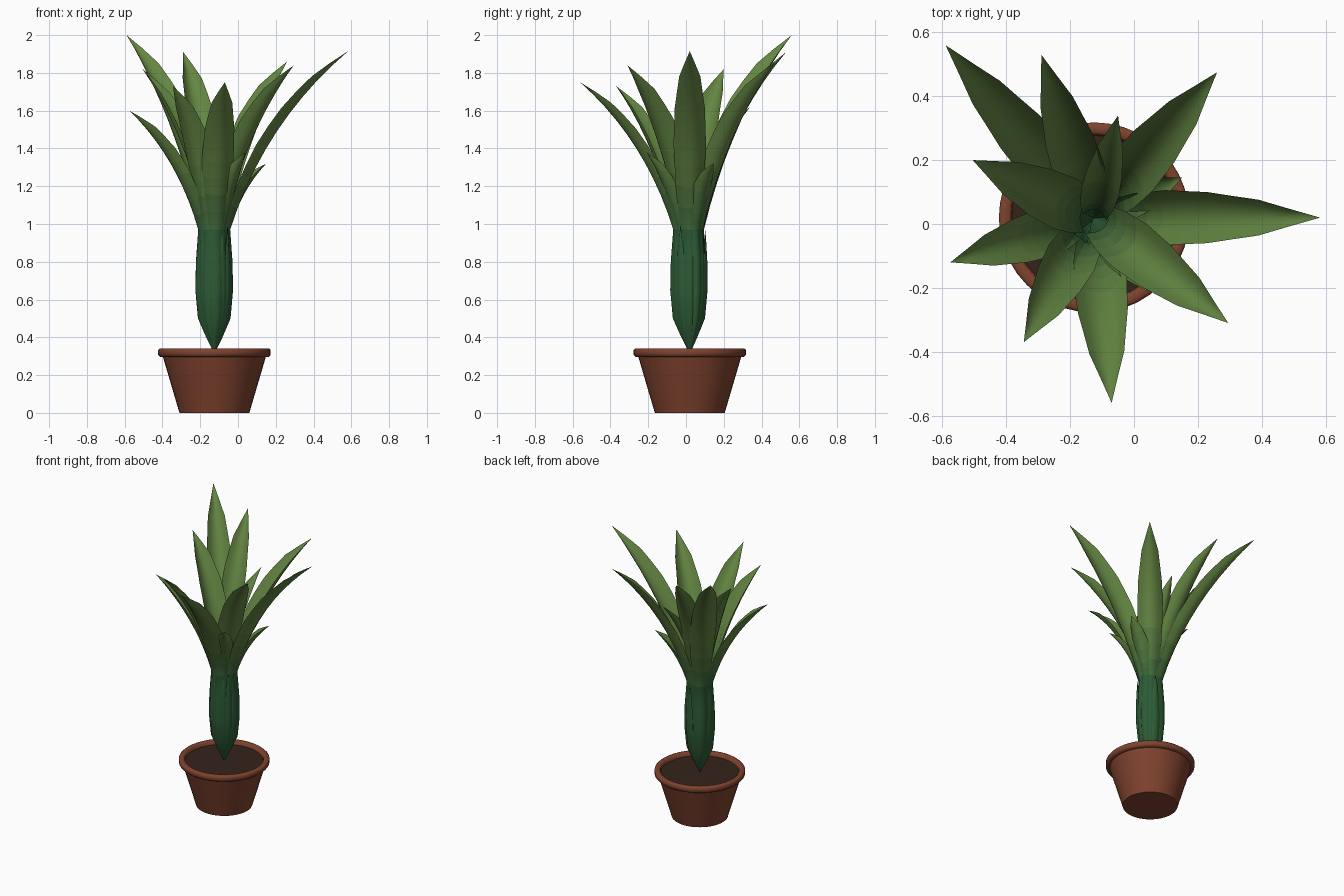
import bpy, bmesh, math
from mathutils import Vector

if "Cube" in bpy.data.objects:
    bpy.data.objects.remove(bpy.data.objects["Cube"])

CX, CY = -0.125, 0.02          # plant axis


def material(name, rgb):
    m = bpy.data.materials.new(name)
    m.diffuse_color = (*rgb, 1)
    m.use_nodes = True
    m.node_tree.nodes["Principled BSDF"].inputs["Base Color"].default_value = m.diffuse_color
    return m


CLAY = material("clay", (0.21, 0.055, 0.027))
SOIL = material("soil", (0.035, 0.017, 0.011))
STEM, TIP, STEPS = Vector((0.026, 0.105, 0.036)), Vector((0.125, 0.235, 0.055)), 8
GREENS = [material(f"green_{i}", STEM.lerp(TIP, i / (STEPS - 1))) for i in range(STEPS)]


def finish(name, bm, mats, angle):
    me = bpy.data.meshes.new(name)
    bm.to_mesh(me)
    bm.free()
    ob = bpy.data.objects.new(name, me)
    bpy.context.collection.objects.link(ob)
    for m in mats:
        me.materials.append(m)
    bpy.ops.object.select_all(action='DESELECT')
    bpy.context.view_layer.objects.active = ob
    ob.select_set(True)
    bpy.ops.object.shade_smooth_by_angle(angle=math.radians(angle))
    return ob


def lathe(name, profile, mat, n=40):
    bm = bmesh.new()
    rings = []
    for r, z in profile:
        if r == 0:
            rings.append([bm.verts.new((CX, CY, z))] * n)
        else:
            rings.append([bm.verts.new((CX + r * math.cos(2 * math.pi * i / n),
                                        CY + r * math.sin(2 * math.pi * i / n), z))
                          for i in range(n)])
    for a, b in zip(rings, rings[1:]):
        for i in range(n):
            j = (i + 1) % n
            bm.faces.new(list(dict.fromkeys((a[i], a[j], b[j], b[i]))))
    bmesh.ops.recalc_face_normals(bm, faces=bm.faces)
    return finish(name, bm, [mat], 55)


def interp(table, t):
    for (t0, v0), (t1, v1) in zip(table, table[1:]):
        if t <= t1:
            return v0 + (v1 - v0) * (t - t0) / (t1 - t0)
    return table[-1][1]


UPPER_WIDTH = [(0, .055), (.2, .075), (.4, .086), (.6, .08), (.8, .056), (1, 0)]


def leaf(name, spine, widths, ang, curl=0.5, across=6):
    """Curved strip along a (radius, height) spine, cupped toward the axis."""
    out = Vector((math.cos(ang), math.sin(ang), 0))
    side = Vector((-out.y, out.x, 0))
    up = Vector((0, 0, 1))
    bm = bmesh.new()
    rows = []
    for k, ((r, z), w) in enumerate(zip(spine, widths)):
        r0, z0 = spine[max(k - 1, 0)]
        r1, z1 = spine[min(k + 1, len(spine) - 1)]
        d = Vector((r1 - r0, z1 - z0)).normalized()
        inward = -out * d.y + up * d.x
        c = Vector((CX, CY, 0)) + out * r + up * z
        if w == 0:
            rows.append([bm.verts.new(c)] * (across + 1))
            continue
        us = [2 * i / across - 1 for i in range(across + 1)]
        rows.append([bm.verts.new(c + side * w * u + inward * w * curl * u * u) for u in us])
    for a, b in zip(rows, rows[1:]):
        for i in range(across):
            f = bm.faces.new(list(dict.fromkeys((a[i], a[i + 1], b[i + 1], b[i]))))
            h = f.calc_center_median().z
            f.material_index = max(0, min(STEPS - 1, int((h - .9) / .45 * STEPS)))
    return finish(name, bm, GREENS, 60)


# Terracotta pot and soil
lathe("pot", [(0, 0), (.185, 0), (.272, .295), (.288, .297), (.298, .307), (.298, .333),
              (.29, .34), (.268, .34), (.26, .334), (.255, .30)], CLAY)
lathe("soil", [(.258, .315), (0, .32)], SOIL)

# Long leaves: tip x, y, z, width scale, and how far out of the bundle they start
TIPS = [(-.59, .56, 2.0, 1, .95), (-.29, .53, 1.91, .95, .7), (-.505, .20, 1.82, 1, .5),
        (-.575, -.12, 1.60, .9, 1), (-.345, -.37, 1.73, .95, .95), (-.07, -.56, 1.75, .98, 1),
        (.295, -.31, 1.84, 1, .5), (.583, .02, 1.915, 1, .95), (.26, .475, 1.86, 1, .9),
        (.15, .145, 1.32, .65, 1), (-.05, .34, 1.62, .7, .3), (.04, -.21, 1.38, .65, .9)]
LOWER = [(.004, .32), (.045, .40), (.09, .50), (.104, .65), (.101, .80)]
LOWER_W = [.005, .025, .044, .05, .05]

for n, (x, y, z, s, k) in enumerate(TIPS):
    R, ang = math.hypot(x - CX, y - CY), math.atan2(y - CY, x - CX)
    base = .088 * k
    p0, p2 = Vector((base, .97)), Vector((R, z))
    p1 = Vector((base + .29 * (R - base), .97 + .6 * (z - .97)))
    spine = [(r * k, h) for r, h in LOWER]
    widths = [w * s for w in LOWER_W]
    for i in range(11):
        t = i / 10
        p = p0 * (1 - t) ** 2 + p1 * 2 * t * (1 - t) + p2 * t * t
        spine.append((p.x, p.y))
        widths.append(interp(UPPER_WIDTH, t) * s)
    leaf(f"leaf_{n + 1}", spine, widths, ang, .65)

# Short pointed sheaths around the stem
for n, (deg, top) in enumerate([(-100, 1.02), (-60, .95), (-35, 1.0), (25, 1.02),
                                (75, .97), (180, .95), (220, 1.0)]):
    spine = [(.004, .32), (.04, .40), (.082, .50), (.096, .65), (.095, .8), (.09, .9), (.085, top)]
    leaf(f"sheath_{n + 1}", spine, [.005, .02, .032, .032, .025, .014, 0], math.radians(deg), .4)
